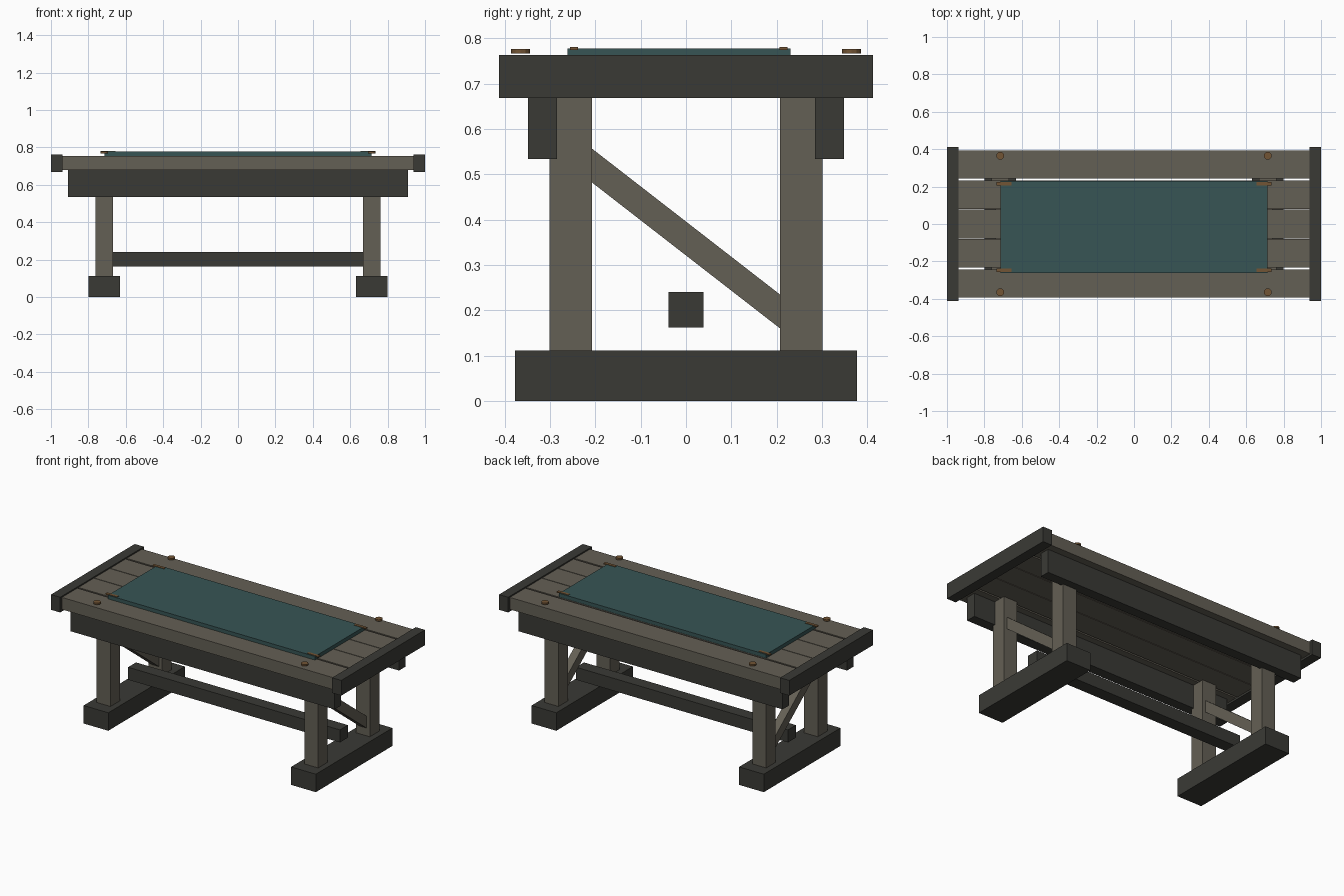
import bpy, math

if "Cube" in bpy.data.objects:
    bpy.data.objects.remove(bpy.data.objects["Cube"])


def material(name, rgb):
    m = bpy.data.materials.new(name)
    m.diffuse_color = (*rgb, 1)
    m.use_nodes = True
    m.node_tree.nodes["Principled BSDF"].inputs["Base Color"].default_value = m.diffuse_color
    return m


WOOD = material("weathered_wood", (0.127, 0.115, 0.09))
DARK = material("dark_wood", (0.042, 0.042, 0.036))
TEAL = material("teal_mat", (0.038, 0.089, 0.089))
BRASS = material("brass", (0.17, 0.09, 0.035))


def box(name, x, y, z, mat, tilt=0):
    """Box from (min, max) ranges, optionally tilted about x."""
    mid = [(a + b) / 2 for a, b in (x, y, z)]
    bpy.ops.mesh.primitive_cube_add(size=1, location=mid)
    ob = bpy.context.object
    ob.name = name
    ob.scale = [abs(b - a) for a, b in (x, y, z)]
    ob.rotation_euler.x = tilt
    ob.data.materials.append(mat)
    return ob


# Table top planks with narrow gaps
box("plank_centre", (-0.94, 0.94), (-0.077, 0.077), (0.68, 0.755), WOOD)
for s in (-1, 1):
    box("plank_inner", (-0.94, 0.94), (s * 0.081, s * 0.232), (0.68, 0.755), WOOD)
    box("plank_outer", (-0.94, 0.94), (s * 0.243, s * 0.394), (0.68, 0.755), WOOD)
    # Long rails under the top
    box("rail", (-0.91, 0.91), (s * 0.285, s * 0.348), (0.534, 0.68), DARK)

# Supports at each end
for s in (-1, 1):
    box("end_cap", (s * 0.937, s), (-0.412, 0.412), (0.668, 0.763), DARK)
    box("foot", (s * 0.63, s * 0.80), (-0.377, 0.377), (0, 0.112), DARK)
    for t in (-1, 1):
        box("leg", (s * 0.668, s * 0.763), (t * 0.207, t * 0.301), (0.112, 0.68), WOOD)
    # Diagonal brace, high at the front and low at the back
    box("brace", (s * 0.69, s * 0.74), (-0.32, 0.32), (0.329, 0.388), WOOD,
        math.atan2(-0.322, 0.415))

# Low stretcher between the ends
box("stretcher", (-0.73, 0.73), (-0.039, 0.039), (0.162, 0.24), DARK)

# Work mat, corner clips and bolt heads
box("mat", (-0.713, 0.713), (-0.261, 0.23), (0.755, 0.778), TEAL)
for s in (-1, 1):
    for y in (-0.247, 0.215):
        box("clip", (s * 0.655, s * 0.735), (y - 0.009, y + 0.009), (0.774, 0.781), BRASS)
    for t in (-1, 1):
        bpy.ops.mesh.primitive_cylinder_add(
            vertices=12, radius=0.021, depth=0.01, location=(s * 0.715, t * 0.365, 0.772))
        bolt = bpy.context.object
        bolt.name = "bolt_head"
        bolt.data.materials.append(BRASS)
